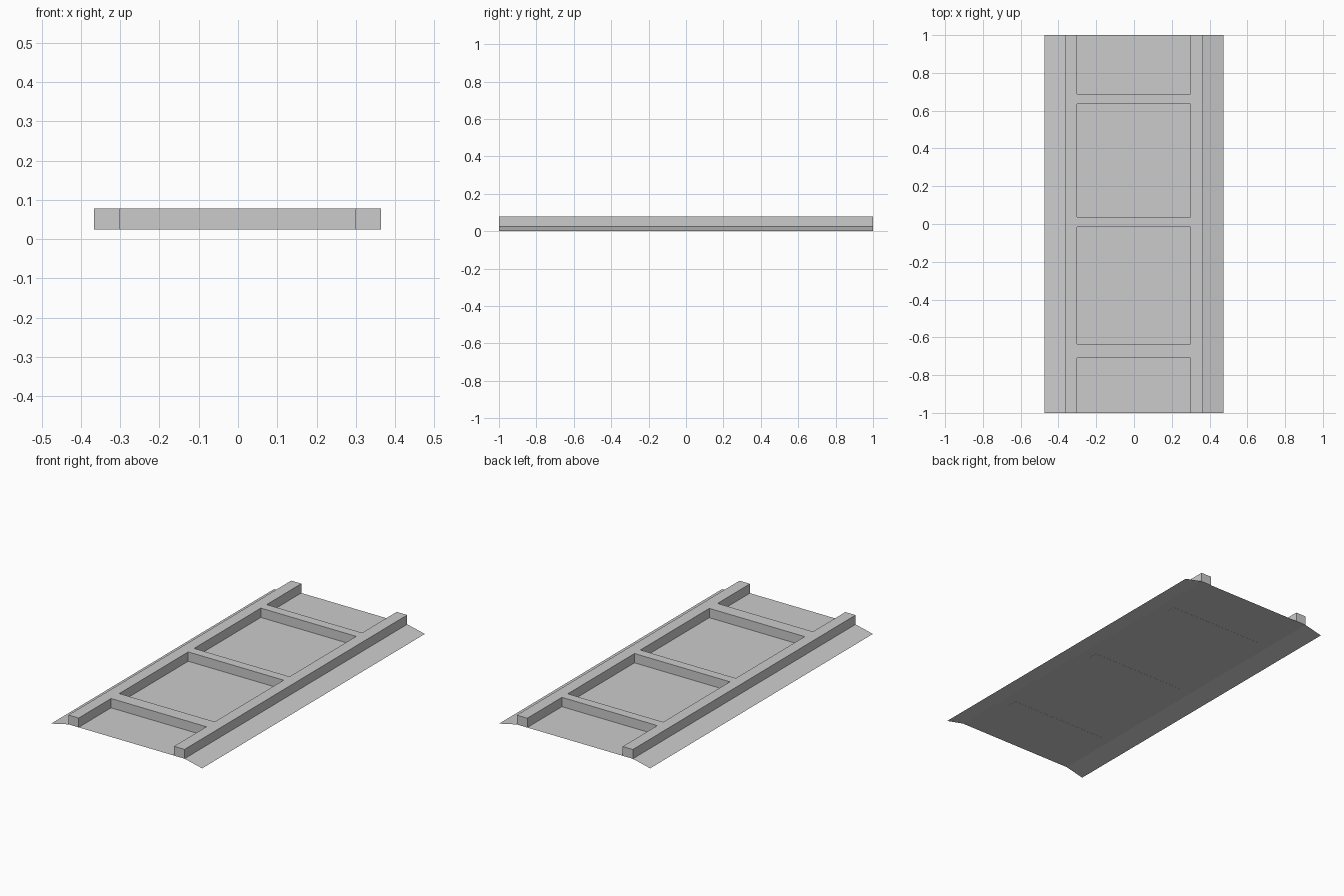
import bpy

if "Cube" in bpy.data.objects:
    bpy.data.objects.remove(bpy.data.objects["Cube"])

BASE, TOP = 0.025, 0.078   # underside and top of the frame


def make_mesh(name, verts, faces):
    mesh = bpy.data.meshes.new(name)
    mesh.from_pydata(verts, [], faces)
    mesh.update()
    obj = bpy.data.objects.new(name, mesh)
    bpy.context.collection.objects.link(obj)
    return obj


def box(name, x0, x1, y0, y1, z0, z1):
    verts = [(x, y, z) for z in (z0, z1)
             for x, y in ((x0, y0), (x1, y0), (x1, y1), (x0, y1))]
    faces = [(3, 2, 1, 0), (4, 5, 6, 7)]
    faces += [(i, (i + 1) % 4, (i + 1) % 4 + 4, i + 4) for i in range(4)]
    return make_mesh(name, verts, faces)


# Thin backing sheet: flat middle with both long edges sloping to the ground
profile = [(-0.475, 0), (-0.366, BASE), (0.364, BASE), (0.475, 0)]
verts = [(x, y, z) for y in (-1, 1) for x, z in profile]
sheet = make_mesh("backing_sheet", verts,
                  [(i, i + 1, i + 5, i + 4) for i in range(3)])
grey = bpy.data.materials.new("darker_grey")
grey.diffuse_color = (0.6, 0.6, 0.6, 1)
grey.use_nodes = True
grey.node_tree.nodes["Principled BSDF"].inputs["Base Color"].default_value = grey.diffuse_color
sheet.data.materials.append(grey)

# Two long side rails
box("left_rail", -0.366, -0.302, -1, 1, BASE, TOP)
box("right_rail", 0.298, 0.364, -1, 1, BASE, TOP)

# Three cross bars, just showing through the underside of the sheet
for i, (y0, y1) in enumerate([(-0.709, -0.635), (-0.016, 0.037), (0.636, 0.689)]):
    box(f"cross_bar_{i + 1}", -0.302, 0.298, y0, y1, BASE - 0.0005, TOP)
